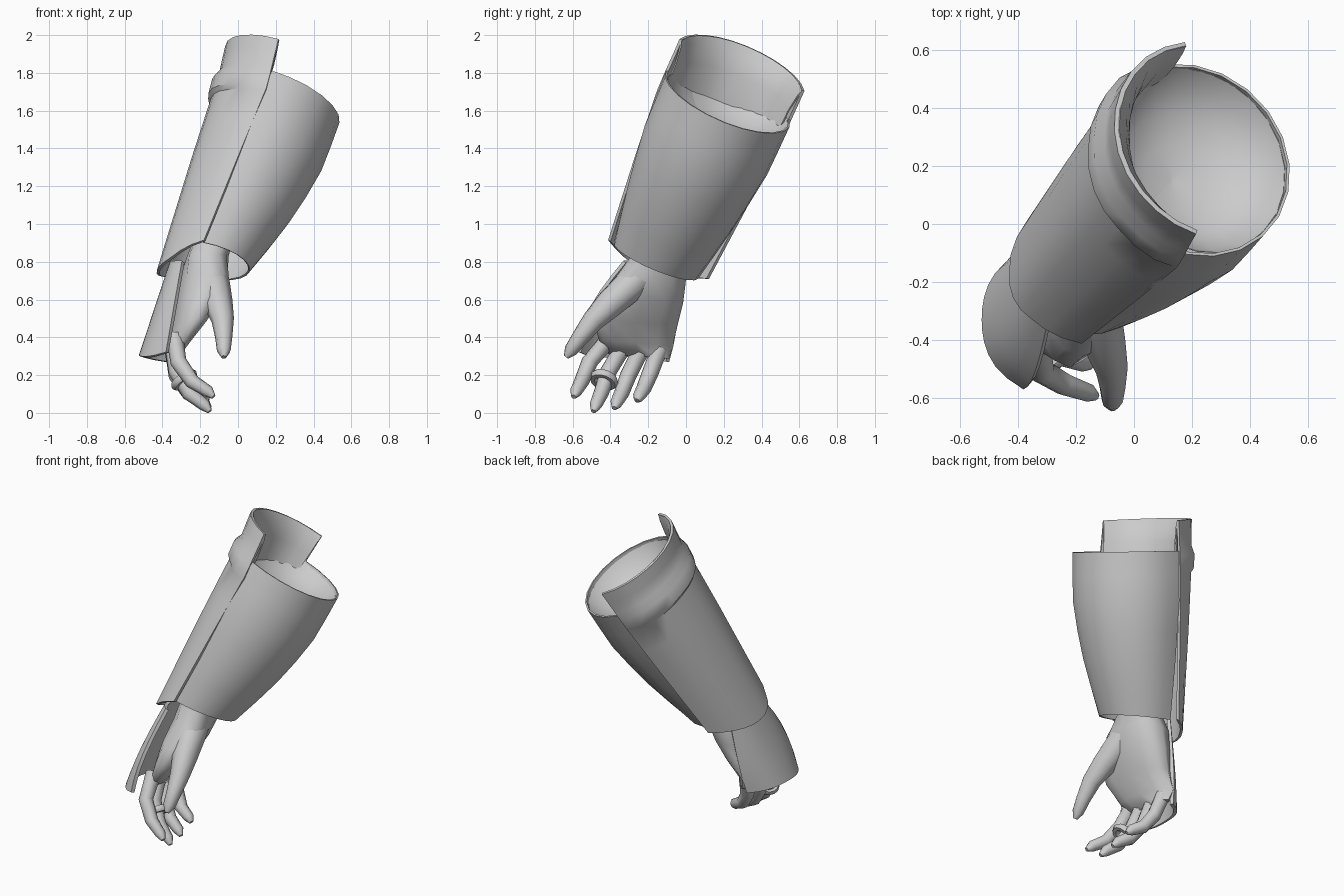
import bpy, bmesh, math
from mathutils import Vector

if "Cube" in bpy.data.objects:
    bpy.data.objects.remove(bpy.data.objects["Cube"])

grey = bpy.data.materials.new("plain grey")
grey.diffuse_color = (0.6, 0.6, 0.6, 1)
grey.use_nodes = True
grey.node_tree.nodes["Principled BSDF"].inputs["Base Color"].default_value = grey.diffuse_color

# Forearm axis frame: t runs wrist (0) to elbow (1), angle 0 points up/outward
WRIST, ELBOW = Vector((-.17, -.16, .80)), Vector((.20, .22, 1.66))
D = (ELBOW - WRIST).normalized()
H = Vector((D.y, -D.x, 0)).normalized()
V = H.cross(D).normalized()
if V.z < 0:
    V = -V


def on_arm(t, deg, r):
    a = math.radians(deg)
    return WRIST.lerp(ELBOW, t) + (V * math.cos(a) + H * math.sin(a)) * r


def lerp_table(table, t):
    for (t0, r0), (t1, r1) in zip(table, table[1:]):
        if t <= t1:
            return r0 + (r1 - r0) * (t - t0) / (t1 - t0)
    return table[-1][1]


def build(name, rows, closed=False, thickness=0, angle=40):
    """Loft rows of points; closed rows are capped, open ones get thickness."""
    bm = bmesh.new()
    vs = [[bm.verts.new(p) for p in row] for row in rows]
    n = len(rows[0])
    for a, b in zip(vs, vs[1:]):
        for j in range(n if closed else n - 1):
            k = (j + 1) % n
            bm.faces.new((a[j], a[k], b[k], b[j]))
    if closed:
        bm.faces.new(vs[0])
        bm.faces.new(vs[-1])
    bmesh.ops.recalc_face_normals(bm, faces=bm.faces)
    me = bpy.data.meshes.new(name)
    bm.to_mesh(me)
    bm.free()
    ob = bpy.data.objects.new(name, me)
    bpy.context.collection.objects.link(ob)
    me.materials.append(grey)
    bpy.ops.object.select_all(action='DESELECT')
    ob.select_set(True)
    bpy.context.view_layer.objects.active = ob
    if thickness:
        m = ob.modifiers.new("thickness", 'SOLIDIFY')
        m.thickness, m.offset = thickness, 0
        bpy.ops.object.modifier_apply(modifier=m.name)
    bpy.ops.object.shade_smooth_by_angle(angle=math.radians(angle))
    return ob


def tube(name, path, sides=8):
    """Tapered finger: path of (x, y, z, radius), finished with a blunt tip."""
    pts = [Vector(p[:3]) for p in path]
    rows = []
    for i, p in enumerate(pts):
        d = (pts[min(i + 1, len(pts) - 1)] - pts[max(i - 1, 0)]).normalized()
        s = d.cross(Vector((1, 0, .3))).normalized()
        u = d.cross(s)
        rows.append([p + (s * math.cos(k * math.tau / sides) + u * math.sin(k * math.tau / sides))
                     * path[i][3] for k in range(sides)])
    return build(name, rows, closed=True, angle=60)


# Inner sleeve half, swelling on the underside
N = 12
inner = [(0, .24), (.35, .295), (.7, .342), (1, .354)]
rows = []
for t in (0, .18, .35, .52, .7, .85, 1):
    row = []
    for j in range(N + 1):
        arch = math.sin(math.pi * j / N)
        swell = arch * (.035 * math.sin(math.pi * t) - .012 * (1 - t))
        row.append(on_arm(t + .045 * arch * (1 - t) + .012 * arch * t, 36 + 199 * j / N,
                          lerp_table(inner, t) + swell))
    rows.append(row)
build("inner_sleeve", rows, thickness=.01)

# Outer forearm plate, flattened on its back, with a dropped wrist edge and a lip into the collar
outer = [(-.2, .25), (0, .27), (.5, .32), (.86, .352), (1.0, .358), (1.18, .36)]
flat = [(-125, .028), (-95, -.008), (-55, -.042), (0, -.042), (38, 0)]
lip = [(.87, 0), (.89, .022), (.97, .03), (1.02, .004), (1.18, 0)]


def outer_point(t, s, inset=0):
    end = 38 - 7 * max(0, (t - .9) / .28)
    a = -125 + (end + 125) * s
    arch = max(0, math.sin(math.pi * s))
    f = lerp_table(flat, a)
    if f > 0:
        f *= max(0, 1 - t)
    if t > 1:
        f *= 1 - .8 * (t - 1) / .18
    bump = lerp_table(lip, t) * arch ** .5 if t > .87 else 0
    tt = t - .15 * arch * max(0, 1 - t * 2)
    return on_arm(tt, a, lerp_table(outer, tt) + f + bump - inset)


build("outer_forearm_plate", [[outer_point(t, j / N) for j in range(N + 1)]
      for t in (0, .25, .5, .7, .87, .89, .97, 1.02, 1.1, 1.18)], thickness=.016, angle=35)

# Rolled inside of the collar, leaning into the opening
build("collar_lining", [[outer_point(t, j / N, inset * (.35 + .65 * math.sin(math.pi * j / N)))
      for j in range(N + 1)] for t, inset in ((1.18, .006), (1.14, .04), (1.05, .075), (.86, .085))],
      thickness=.008, angle=50)

# Shallow bowl closing the elbow end
rows = []
for t, k in ((.99, .985), (.92, .87), (.86, .64), (.82, .35), (.81, .002)):
    rows.append([on_arm(t, i * 15, k * (.355 - .045 * max(0, math.cos(math.radians(i * 15 + 30)))))
                 for i in range(25)])
build("elbow_bowl", rows, thickness=.004, angle=60)

# Hand guard plate flaring over the back of the hand
rows = []
for i in range(7):
    t = i / 6
    row = []
    for j in range(13):
        s = j / 6 - 1
        row.append((-.35 - .165 * t + (.03 + .04 * t) * s * s + (.03 + .04 * t) * s ** 4,
                    -.175 - .155 * t - .02 * math.sin(math.pi * t) + (.15 + .09 * math.sin(t * 2)) * s,
                    .80 - .50 * t - .03 * s * s * t + .05 * t * max(0, -s) ** 4))
    rows.append(row)
build("hand_guard", rows, thickness=.022)

# Wrist and palm: rings of (x, y, z, half thickness, half width)
palm = [(-.10, -.10, 1.0, .10, .12), (-.16, -.145, .83, .11, .14), (-.18, -.18, .72, .125, .18),
        (-.215, -.235, .60, .11, .22), (-.26, -.27, .48, .085, .225), (-.325, -.265, .37, .06, .195),
        (-.345, -.25, .30, .035, .16)]
rows = []
for x, y, z, rx, ry in palm:
    row = []
    for k in range(12):
        c, s = math.cos(k * math.tau / 12), math.sin(k * math.tau / 12)
        row.append((x + rx * math.copysign(abs(c) ** .8, c) - .04 * s * (.3 < z < .8),
                    y + ry * math.copysign(abs(s) ** .8, s), z - .08 * s * ry))
    rows.append(row)
build("palm", rows, closed=True, angle=60)

# Thumb with its fleshy base
tube("thumb", [(-.15, -.17, .80, .08), (-.13, -.29, .68, .088), (-.105, -.40, .58, .078),
               (-.08, -.49, .49, .06), (-.075, -.56, .40, .046), (-.075, -.61, .33, .037),
               (-.075, -.635, .295, .014)])

# Four curled fingers: knuckle, bend, tip
fingers = {
    "index_finger": ((-.335, -.40, .40), (-.315, -.51, .27), (-.13, -.595, .085)),
    "middle_finger": ((-.345, -.32, .37), (-.325, -.41, .22), (-.15, -.49, .008)),
    "ring_finger": ((-.345, -.23, .35), (-.325, -.305, .20), (-.15, -.38, .025)),
    "little_finger": ((-.345, -.14, .34), (-.315, -.19, .21), (-.16, -.26, .065)),
}
for name, (a, b, c) in fingers.items():
    a, b, c = Vector(a), Vector(b), Vector(c)
    mid = b.lerp(c, .5) + Vector((-.02, 0, -.012))
    path = [(a, .048), (a.lerp(b, .5), .044), (b, .044), (mid, .04), (b.lerp(c, .85), .033), (c, .014)]
    tube(name, [(*p, r) for p, r in path])

# Loop around the middle finger that holds the guard
bpy.ops.mesh.primitive_torus_add(major_segments=14, minor_segments=6, major_radius=.058,
                                 minor_radius=.022, location=(-.285, -.435, .175))
loop = bpy.context.object
loop.name = "finger_loop"
loop.rotation_euler = Vector((.55, -.28, -.78)).to_track_quat('Z', 'Y').to_euler()
loop.data.materials.append(grey)
bpy.ops.object.shade_smooth_by_angle(angle=math.radians(60))
